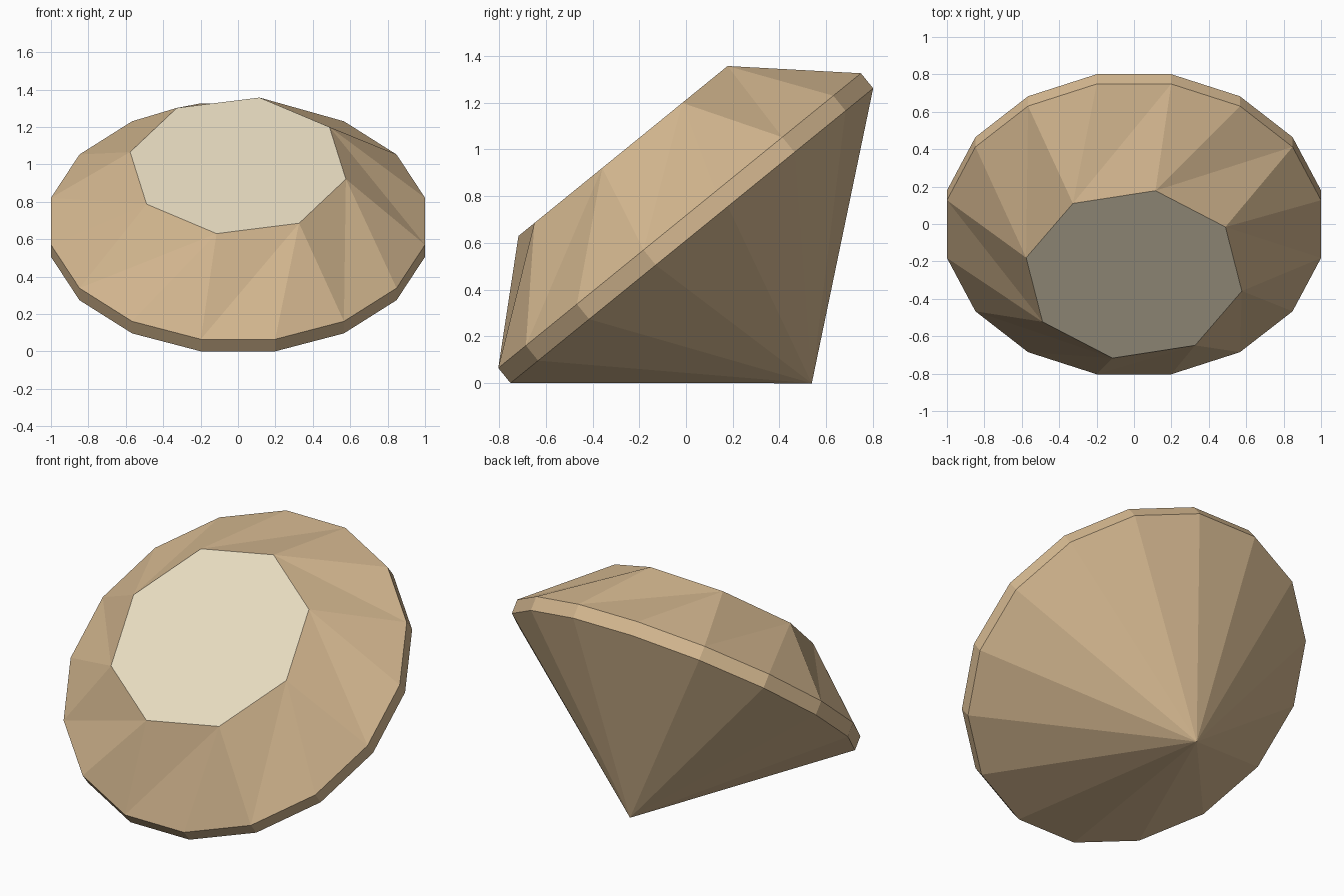
import bpy
import bmesh
from math import cos, sin, radians, tau

cube = bpy.data.objects.get("Cube")
if cube:
    bpy.data.objects.remove(cube, do_unlink=True)

SIDES = 16                  # girdle sides; the table has half as many
GIRDLE_RADIUS = 1.0196
TABLE_RADIUS = 0.588
GIRDLE_HEIGHT = 0.083
TABLE_HEIGHT = 0.467
CULET_DEPTH = 0.814
TILT = radians(39.1)        # the gem rests on its point and one girdle edge


def make_material(name, colour):
    mat = bpy.data.materials.new(name)
    mat.use_nodes = True
    mat.diffuse_color = (*colour, 1)
    mat.node_tree.nodes["Principled BSDF"].inputs["Base Color"].default_value = (*colour, 1)
    return mat


def ring(bm, count, radius, z):
    """Ring of vertices starting half a girdle step before the x axis."""
    start = -tau / SIDES / 2
    angles = [start + tau * i / count for i in range(count)]
    return [bm.verts.new((radius * cos(a), radius * sin(a), z)) for a in angles]


bm = bmesh.new()
lower = ring(bm, SIDES, GIRDLE_RADIUS, 0)
upper = ring(bm, SIDES, GIRDLE_RADIUS, GIRDLE_HEIGHT)
table = ring(bm, SIDES // 2, TABLE_RADIUS, TABLE_HEIGHT)
culet = bm.verts.new((0, 0, -CULET_DEPTH))

# Girdle band and pavilion facets
for i in range(SIDES):
    j = (i + 1) % SIDES
    bm.faces.new((lower[i], lower[j], upper[j], upper[i]))
    bm.faces.new((lower[j], lower[i], culet))

# Crown facets: each table corner fans over the two girdle edges before it
for k in range(SIDES // 2):
    corner, previous = table[k], table[k - 1]
    a, b, c = upper[2 * k - 2], upper[2 * k - 1], upper[2 * k]
    bm.faces.new((previous, a, corner))
    bm.faces.new((a, b, corner))
    bm.faces.new((b, c, corner))

# Flat table on top
table_face = bm.faces.new(table)
table_face.material_index = 1

bmesh.ops.recalc_face_normals(bm, faces=bm.faces)
mesh = bpy.data.meshes.new("cut_gem")
bm.to_mesh(mesh)
bm.free()
mesh.materials.append(make_material("warm tan", (0.672, 0.485, 0.283)))
mesh.materials.append(make_material("pale cream", (0.88, 0.785, 0.58)))

gem = bpy.data.objects.new("cut_gem", mesh)
gem.rotation_euler.x = TILT
gem.location = (0, 0.025, 0.631)
bpy.context.collection.objects.link(gem)
